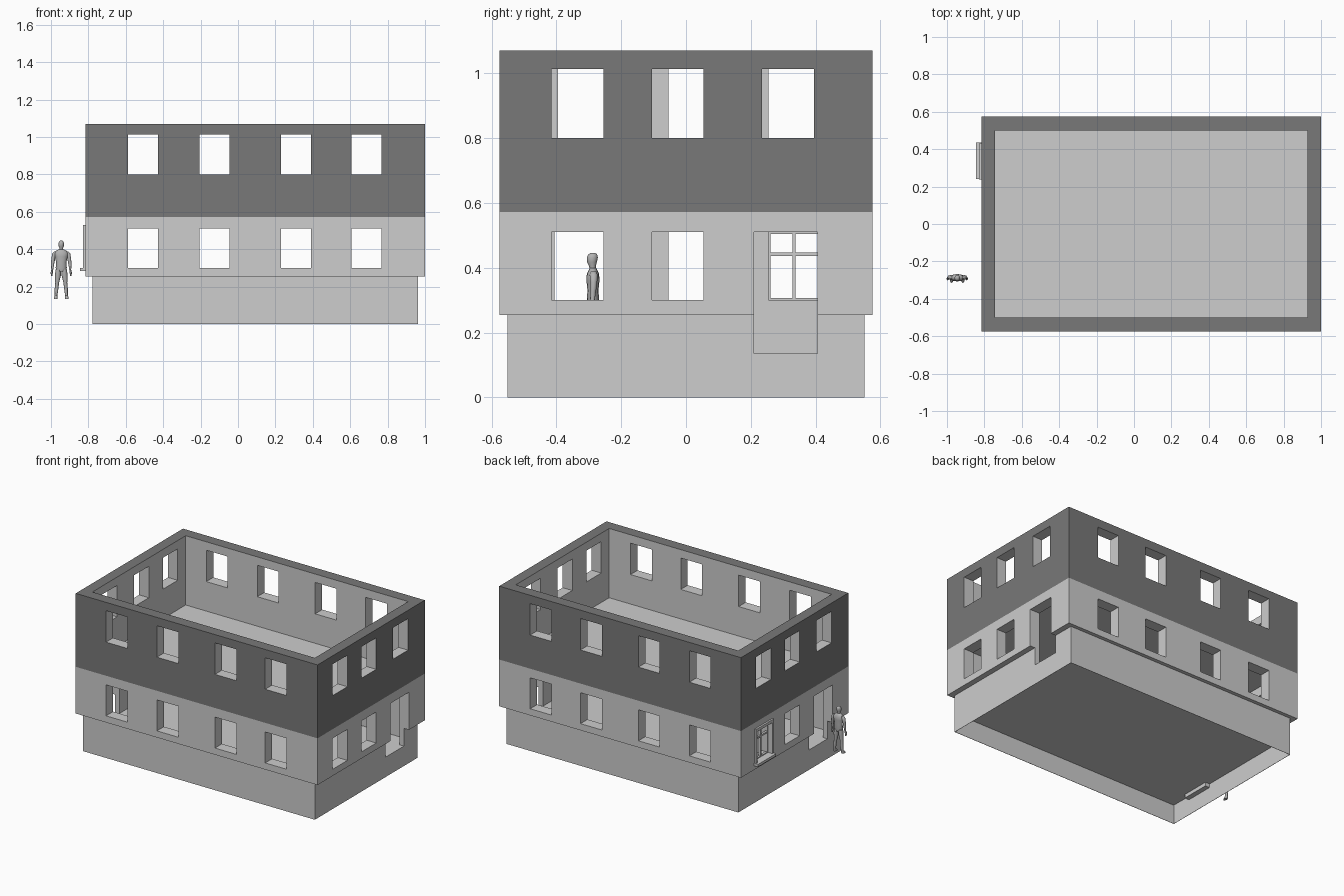
import bpy, bmesh, math
from mathutils import Vector

if "Cube" in bpy.data.objects:
    bpy.data.objects.remove(bpy.data.objects["Cube"])

CX = 0.092                                    # house centre in x
OUT, BASE, INN = (0.9075, 0.575), (0.87, 0.55), (0.835, 0.50)
FLOOR = 0.135                                 # ground floor level


def material(name, v):
    m = bpy.data.materials.new(name)
    m.diffuse_color = (v, v, v, 1)
    m.use_nodes = True
    m.node_tree.nodes["Principled BSDF"].inputs["Base Color"].default_value = m.diffuse_color
    return m


LIGHT = material("light grey", 0.61)
DARK = material("dark grey", 0.19)
FIGURE = material("figure grey", 0.45)


def finish(name, bm, *mats):
    bmesh.ops.recalc_face_normals(bm, faces=bm.faces)
    me = bpy.data.meshes.new(name)
    bm.to_mesh(me)
    bm.free()
    ob = bpy.data.objects.new(name, me)
    bpy.context.collection.objects.link(ob)
    for m in mats:
        me.materials.append(m)
    return ob


def add_box(bm, x0, x1, y0, y1, z0, z1):
    vs = bmesh.ops.create_cube(bm, size=1)["verts"]
    for v in vs:
        v.co = Vector((x0 + (v.co.x + .5) * (x1 - x0),
                       y0 + (v.co.y + .5) * (y1 - y0),
                       z0 + (v.co.z + .5) * (z1 - z0)))


def boxes(name, dims, mat=LIGHT):
    bm = bmesh.new()
    for d in dims:
        add_box(bm, *d)
    return finish(name, bm, mat)


def wall_ring(name, profile, *mats):
    """Sweep a closed (half extents, z) profile round the house plan."""
    bm = bmesh.new()
    rings = [[bm.verts.new((CX + sx * h[0], sy * h[1], z))
              for sx, sy in ((-1, -1), (1, -1), (1, 1), (-1, 1))]
             for h, z in profile]
    for a, b in zip(rings, rings[1:] + rings[:1]):
        for i in range(4):
            j = (i + 1) % 4
            bm.faces.new((a[i], a[j], b[j], b[i]))
    return finish(name, bm, *mats)


# Window and door openings (the end walls are each other turned by 180 degrees)
LOW, HIGH = (0.30, 0.51), (0.80, 1.013)
cuts = []
for z in (LOW, HIGH):
    for x in (-0.6, -0.2175, 0.2175, 0.595):
        cuts.append((CX + x - .08, CX + x + .08, -0.7, 0.7, *z))
DOOR = (0.21, 0.405, FLOOR, 0.51)
sides = [(-0.415, -0.255, *LOW), (-0.105, 0.054, *LOW), DOOR]
sides += [(-0.415, -0.255, *HIGH), (-0.105, 0.054, *HIGH), (0.235, 0.395, *HIGH)]
for y0, y1, z0, z1 in sides:
    cuts.append((CX + .80, CX + 1.0, y0, y1, z0, z1))
    cuts.append((CX - 1.0, CX - .80, -y1, -y0, z0, z1))
cutter = boxes("opening_cutter", cuts)
cutter.hide_render = True

# Walls: thin open plinth, overhanging lower storey, clad upper storey
skin = (BASE[0] - .002, BASE[1] - .002)
UNDER = FLOOR - .005
wall_ring("plinth", [(BASE, 0), (BASE, UNDER), (skin, UNDER), (skin, 0)], LIGHT)
lower = wall_ring("lower_storey", [(BASE, UNDER), (BASE, .255), (OUT, .255),
                                   (OUT, .572), (INN, .572), (INN, UNDER)], LIGHT)
upper = wall_ring("upper_storey", [(OUT, .572), (OUT, 1.07), (INN, 1.07), (INN, .572)],
                  LIGHT, DARK)
for ob in (lower, upper):
    mod = ob.modifiers.new("openings", 'BOOLEAN')
    mod.object, mod.operation, mod.solver = cutter, 'DIFFERENCE', 'EXACT'
    bpy.context.view_layer.objects.active = ob
    bpy.ops.object.modifier_apply(modifier="openings")
bpy.data.objects.remove(cutter)

# Dark cladding on the outside and the top of the upper storey
for p in upper.data.polygons:
    c = p.center
    outer = abs(c.x - CX) > OUT[0] - .001 or abs(c.y) > OUT[1] - .001
    p.material_index = 1 if outer or c.z > 1.069 else 0

# Floors, and blocks under the door thresholds
for name, z0, z1 in (("ground_floor", UNDER, FLOOR), ("upper_floor", .572, .60)):
    boxes(name, [(CX - INN[0], CX + INN[0], -INN[1], INN[1], z0, z1)])
boxes("door_thresholds", [(CX + INN[0], CX + skin[0], .21, .405, .105, UNDER),
                          (CX - skin[0], CX - INN[0], -.405, -.21, .105, UNDER)])

# Framed window with trim and sill on the left wall
XL = CX - OUT[0]
y0, y1, z0, z1 = 0.255, 0.415, 0.30, 0.51
bar = [(y0, y0 + .006, z0, z1), (y1 - .006, y1, z0, z1), (y0, y1, z0, z0 + .006),
       (y0, y1, z1 - .006, z1), (.328, .338, z0, z1), (y0, y1, .436, .447)]
boxes("window_frame", [(XL + .02, XL + .035, *b) for b in bar])
boxes("window_trim", [(XL - .012, XL, y0 - .016, y0, z0, .53),
                      (XL - .012, XL, y1, y1 + .016, z0, .53),
                      (XL - .012, XL, y0, y1, z1, .53)])
boxes("window_sill", [(XL - .030, XL + .02, .24, .435, .283, .30)])

# Standing figure: lofted elliptical rings (x, y, z, rx, ry)
PX, PY, PZ = -0.945, -0.287, 0.135


def loft(bm, rings, side=1, n=12):
    loops = [[bm.verts.new((PX + side * x + rx * math.cos(k * math.tau / n),
                            PY + y + ry * math.sin(k * math.tau / n), PZ + z))
              for k in range(n)] for x, y, z, rx, ry in rings]
    for a, b in zip(loops, loops[1:]):
        for k in range(n):
            j = (k + 1) % n
            bm.faces.new((a[k], a[j], b[j], b[k]))
    bm.faces.new(loops[0])
    bm.faces.new(loops[-1])


torso = [(0, 0, .145, .022, .015), (0, 0, .165, .030, .019), (0, 0, .195, .027, .017),
         (0, 0, .225, .034, .020), (0, 0, .246, .038, .019), (0, 0, .258, .026, .013),
         (0, 0, .265, .011, .010)]
head = [(0, 0, .255, .010, .009), (0, -.002, .272, .010, .011), (0, -.003, .282, .014, .015),
        (0, -.002, .297, .015, .017), (0, -.001, .306, .012, .014), (0, 0, .311, .005, .007)]
leg = [(.030, -.010, 0, .010, .018), (.030, -.006, .008, .010, .016),
       (.028, .003, .018, .007, .009), (.025, .003, .055, .010, .012),
       (.022, 0, .085, .010, .011), (.018, 0, .125, .016, .017), (.015, 0, .158, .015, .016)]
arm = [(.051, -.005, .122, .004, .006), (.051, -.005, .140, .006, .009),
       (.048, -.002, .155, .005, .006), (.046, 0, .190, .009, .009),
       (.042, .002, .220, .010, .011), (.037, .002, .243, .011, .012),
       (.031, .002, .254, .006, .008)]
for name, rings, both in (("figure_torso", torso, 0), ("figure_head", head, 0),
                          ("figure_legs", leg, 1), ("figure_arms", arm, 1)):
    bm = bmesh.new()
    loft(bm, rings)
    if both:
        loft(bm, rings, -1)
    ob = finish(name, bm, FIGURE)
    bpy.ops.object.select_all(action='DESELECT')
    ob.select_set(True)
    bpy.context.view_layer.objects.active = ob
    bpy.ops.object.shade_smooth_by_angle(angle=math.radians(50))
